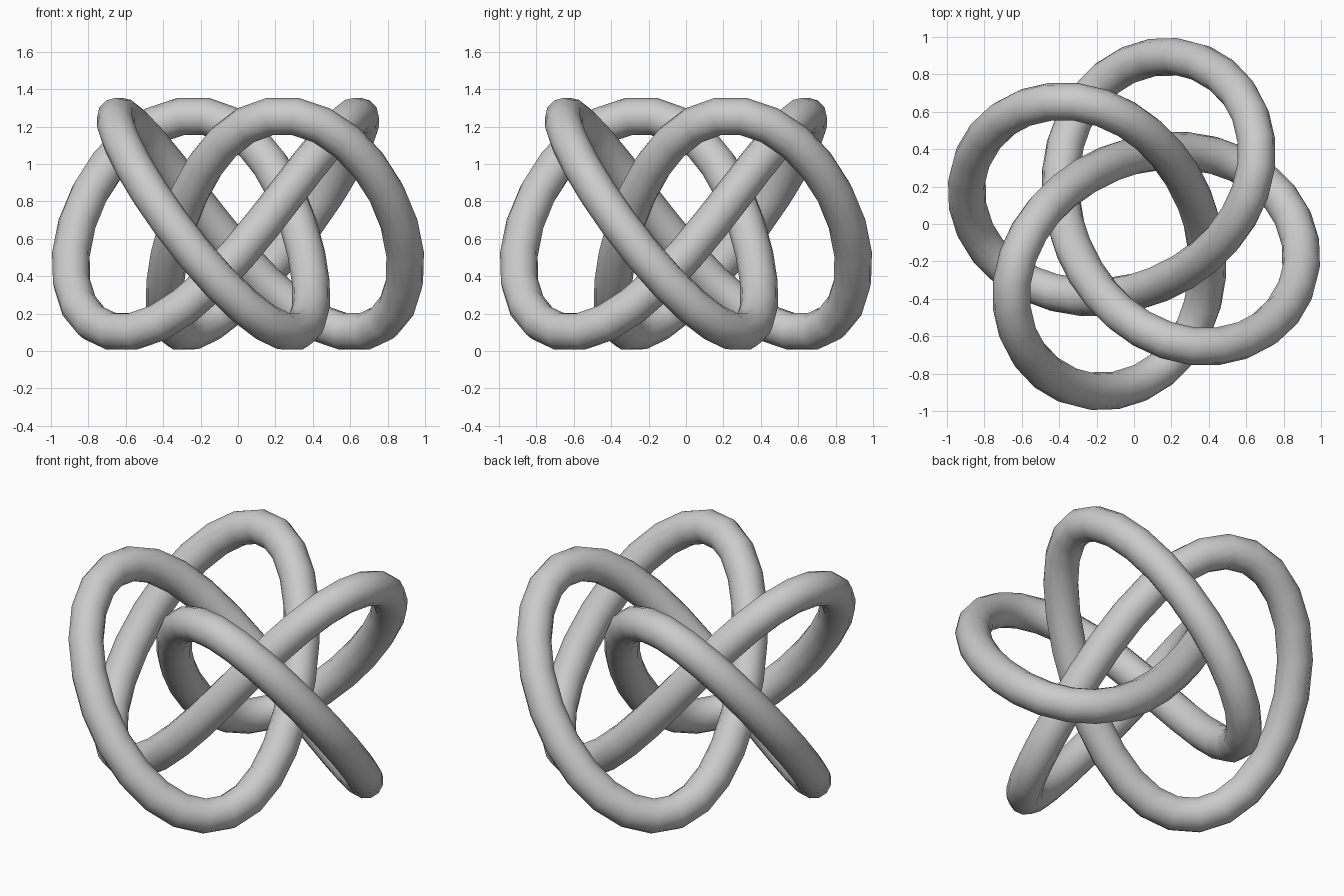
import bpy
from math import sin, cos, radians, tau

if "Cube" in bpy.data.objects:
    bpy.data.objects.remove(bpy.data.objects["Cube"])

LOBES, SEGMENTS = 4, 88
TUBE = 0.101
START = radians(-22.5)   # direction of the first outer lobe


def knot_point(t):
    # three turns around the axis with four rises and falls
    x = 0.64 * cos(3 * t) + 0.265 * cos(t) + 0.027 * cos(7 * t)
    y = 0.64 * sin(3 * t) - 0.265 * sin(t) + 0.027 * sin(7 * t)
    z = 0.68 - 0.58 * sin(LOBES * t)
    return (x * cos(START) - y * sin(START),
            x * sin(START) + y * cos(START), z, 1)


# closed centre line swept with a round section
curve = bpy.data.curves.new("knot_ring", 'CURVE')
curve.dimensions = '3D'
curve.twist_mode = 'MINIMUM'
curve.bevel_depth = TUBE
curve.bevel_resolution = 4
spline = curve.splines.new('POLY')
spline.points.add(SEGMENTS - 1)
for i, p in enumerate(spline.points):
    p.co = knot_point(tau * i / SEGMENTS)
spline.use_cyclic_u = True
spline.use_smooth = True

knot = bpy.data.objects.new("knot_ring", curve)
bpy.context.collection.objects.link(knot)
bpy.context.view_layer.objects.active = knot
knot.select_set(True)
bpy.ops.object.convert(target='MESH')
bpy.ops.object.shade_smooth()
